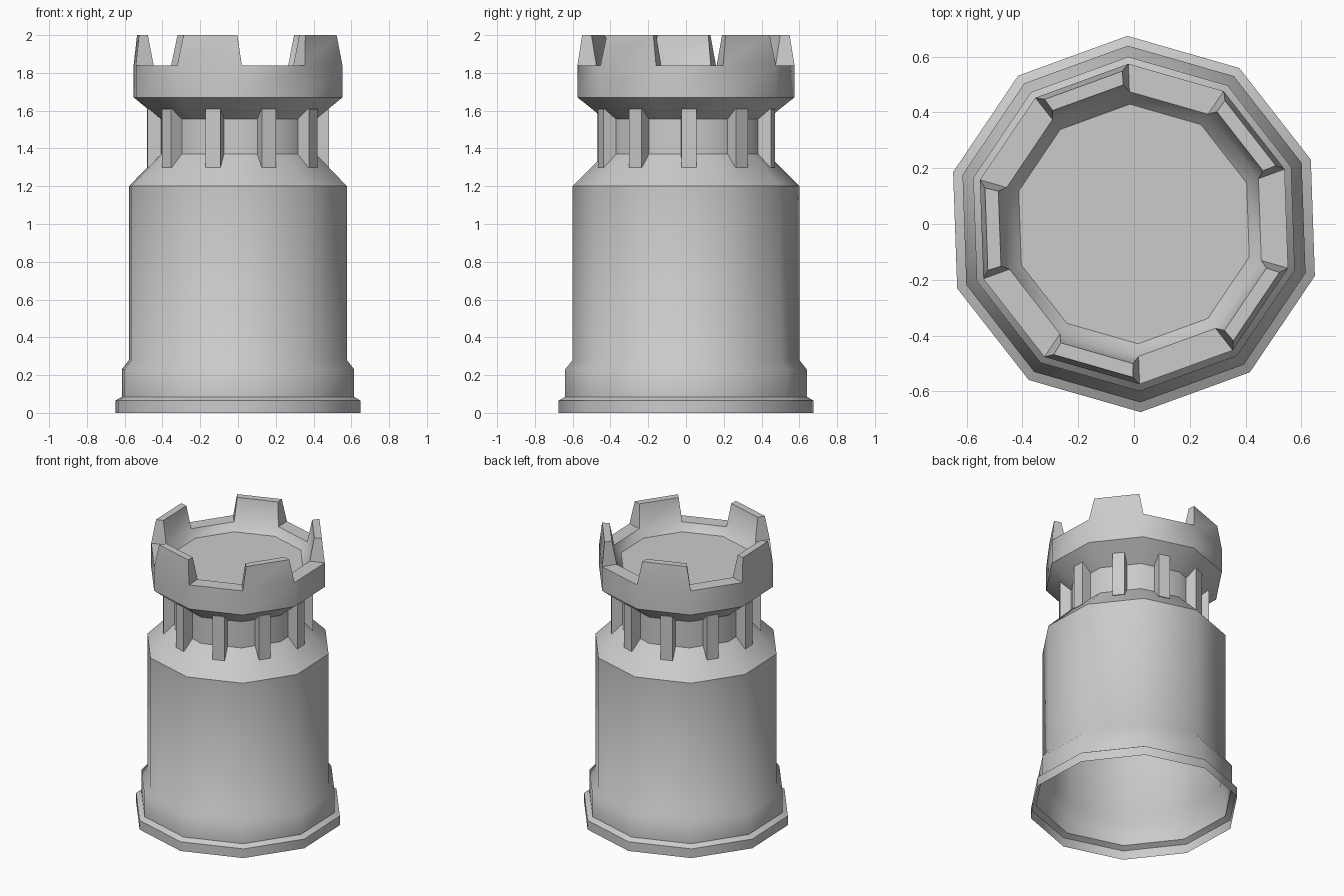
import bpy, bmesh, math
from mathutils import Matrix, Vector

SIDES = 10
STEP = 2 * math.pi / SIDES
START = math.radians(92)

if "Cube" in bpy.data.objects:
    bpy.data.objects.remove(bpy.data.objects["Cube"], do_unlink=True)

stone = bpy.data.materials.new("stone grey")
stone.use_nodes = True
grey = (0.6, 0.6, 0.6, 1)
stone.diffuse_color = grey
stone.node_tree.nodes["Principled BSDF"].inputs["Base Color"].default_value = grey


def finish(bm, name):
    bmesh.ops.recalc_face_normals(bm, faces=bm.faces)
    mesh = bpy.data.meshes.new(name)
    bm.to_mesh(mesh)
    bm.free()
    mesh.materials.append(stone)
    obj = bpy.data.objects.new(name, mesh)
    bpy.context.collection.objects.link(obj)
    return obj


def ring(bm, radius, z):
    return [bm.verts.new((radius * math.cos(START + k * STEP),
                          radius * math.sin(START + k * STEP), z))
            for k in range(SIDES)]


def bridge(bm, a, b, skip=lambda k: False):
    for k in range(SIDES):
        n = (k + 1) % SIDES
        if not skip(k):
            bm.faces.new((a[k], a[n], b[n], b[k]))


def merlon(bm, outer, inner, k):
    # Tapered block standing on one side of the rim
    n = (k + 1) % SIDES
    base = [outer[k], outer[n], inner[n], inner[k]]

    def top_edge(radius, inset):
        a, b = (Vector((radius * math.cos(START + i * STEP),
                        radius * math.sin(START + i * STEP), 2.0)) for i in (k, n))
        return a.lerp(b, inset), b.lerp(a, inset)

    o1, o2 = top_edge(0.557, 0.07)
    i1, i2 = top_edge(0.507, 0.07)
    top = [bm.verts.new(p) for p in (o1, o2, i2, i1)]
    bm.faces.new(top)
    for j in range(4):
        m = (j + 1) % 4
        bm.faces.new((base[j], base[m], top[m], top[j]))


# Hollow tower shell, open underneath, with sunken roof
profile = [(0.675, 0), (0.675, 0.065), (0.64, 0.085), (0.64, 0.23),
           (0.60, 0.28), (0.60, 1.2), (0.43, 1.37), (0.43, 1.555),
           (0.575, 1.67), (0.575, 1.84), (0.475, 1.84), (0.43, 1.79)]
bm = bmesh.new()
rings = [ring(bm, r, z) for r, z in profile]
RIM = 9
for i in range(len(rings) - 1):
    bridge(bm, rings[i], rings[i + 1], lambda k: i == RIM and k % 2 == 0)
bm.faces.new(rings[-1])
for k in range(0, SIDES, 2):
    merlon(bm, rings[RIM], rings[RIM + 1], k)
tower = finish(bm, "tower")
bpy.ops.object.select_all(action="DESELECT")
tower.select_set(True)
bpy.context.view_layer.objects.active = tower
bpy.ops.object.shade_smooth_by_angle(angle=math.radians(38))

# Upright brackets around the neck, one per side
bm = bmesh.new()
for k in range(SIDES):
    place = (Matrix.Rotation(START + (k + 0.5) * STEP, 4, "Z")
             @ Matrix.Translation((0.435, 0, 1.455))
             @ Matrix.Diagonal((0.09, 0.08, 0.31, 1)))
    bmesh.ops.create_cube(bm, size=1, matrix=place)
finish(bm, "neck_brackets")
